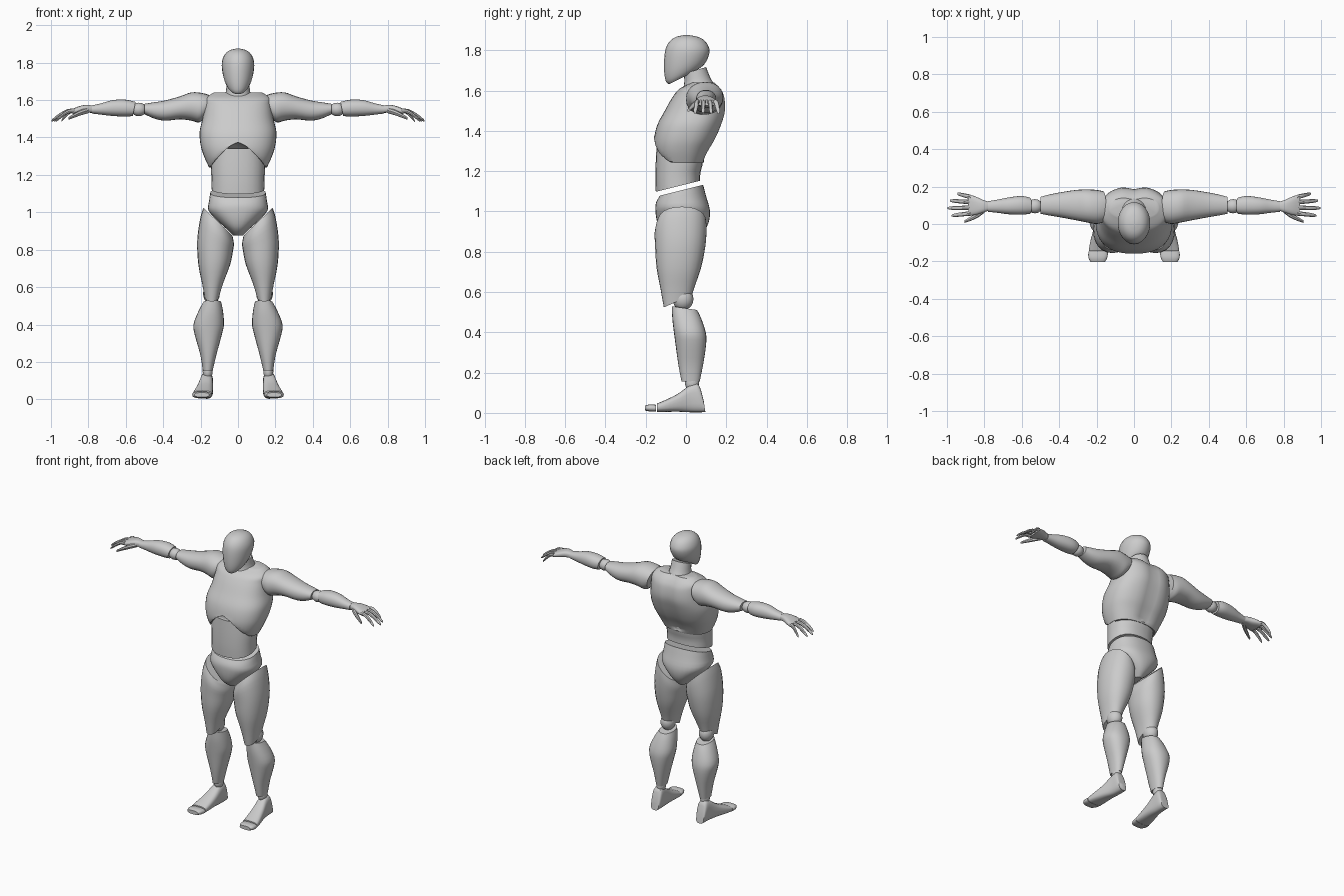
import bpy, bmesh, math

grey = bpy.data.materials.new("light_grey")
grey.diffuse_color = (0.6, 0.6, 0.6, 1)
AXES = {'x': lambda a, b, t: (t, a, b),
        'y': lambda a, b, t: (a, t, b),
        'z': lambda a, b, t: (a, b, t)}


def finish(name, bm, mirror):
    bmesh.ops.recalc_face_normals(bm, faces=bm.faces)
    me = bpy.data.meshes.new(name)
    bm.to_mesh(me)
    bm.free()
    me.materials.append(grey)
    ob = bpy.data.objects.new(name, me)
    bpy.context.collection.objects.link(ob)
    bpy.ops.object.select_all(action='DESELECT')
    ob.select_set(True)
    bpy.context.view_layer.objects.active = ob
    bpy.ops.object.shade_smooth_by_angle(angle=math.radians(40))
    if mirror:
        ob.modifiers.new("mirror", 'MIRROR').use_mirror_merge = False
    return ob


def smooth_rings(rings, steps):
    """Catmull-Rom interpolation between the key cross-sections."""
    out, last = [], len(rings) - 1
    for i in range(last):
        p0, p1, p2, p3 = (rings[min(max(k, 0), last)] for k in range(i - 1, i + 3))
        for s in range(steps):
            u = s / steps
            out.append([0.5 * (2*b + (c - a)*u + (2*a - 5*b + 4*c - d)*u*u
                               + (3*b - a - 3*c + d)*u**3)
                        for a, b, c, d in zip(p0, p1, p2, p3)])
    return out + [rings[-1]]


def loft(name, axis, rings, mirror=False, n=24, power=2.0, steps=3, rule=None):
    """Ring: position, a min, a max, b min, b max, tilt along a, tilt along b."""
    rings = [tuple(r) + (0,) * (7 - len(r)) for r in rings]
    bm = bmesh.new()
    loops = []
    for t, a0, a1, b0, b1, ta, tb in smooth_rings(rings, steps):
        loop = []
        for k in range(n):
            c, s = math.cos(2*math.pi*k/n), math.sin(2*math.pi*k/n)
            da = math.copysign(abs(c)**(2/power), c) * (a1 - a0) / 2
            db = math.copysign(abs(s)**(2/power), s) * (b1 - b0) / 2
            p = AXES[axis]((a0 + a1)/2 + da, (b0 + b1)/2 + db, t + ta*da + tb*db)
            loop.append(bm.verts.new(rule(*p) if rule else p))
        loops.append(loop)
    for lo, hi in zip(loops, loops[1:]):
        for k in range(n):
            bm.faces.new((lo[k], lo[(k+1) % n], hi[(k+1) % n], hi[k]))
    bm.faces.new(loops[0])
    bm.faces.new(loops[-1])
    return finish(name, bm, mirror)


def ball(name, centre, radii):
    bm = bmesh.new()
    bmesh.ops.create_uvsphere(bm, u_segments=16, v_segments=10, radius=1)
    bmesh.ops.scale(bm, vec=radii, verts=bm.verts)
    bmesh.ops.translate(bm, vec=centre, verts=bm.verts)
    return finish(name, bm, True)


# Head and neck
loft("head", 'z', [
    (1.665, -.045, .045, -.085, .05, 0, .5),
    (1.685, -.062, .062, -.1, .085, 0, .42),
    (1.72, -.077, .077, -.108, .103, 0, .28),
    (1.77, -.086, .086, -.108, .115, 0, .1),
    (1.81, -.085, .085, -.1, .115),
    (1.845, -.07, .07, -.08, .095),
    (1.866, -.045, .045, -.05, .06),
    (1.875, -.012, .012, -.01, .015)])
loft("neck", 'z', [
    (1.54, -.085, .085, -.05, .15, 0, .3),
    (1.60, -.078, .078, -.035, .14, 0, .3),
    (1.645, -.065, .065, -.01, .12, 0, .3),
    (1.70, -.06, .06, -.01, .10, 0, .3)])


# Chest shell with an arched lower front edge and a spine groove
def chest_rule(x, y, z):
    if y < .01:
        z = max(z, 1.24 + .135 * max(0, 1 - (abs(x) / .15)**1.5))
    if y > .09:
        y -= .015 * math.exp(-(x / .04)**2)
    return x, y, z


loft("chest", 'z', [
    (1.24, -.155, .155, -.135, .085),
    (1.30, -.182, .182, -.155, .115),
    (1.36, -.2, .2, -.158, .15),
    (1.43, -.205, .205, -.142, .18),
    (1.50, -.19, .19, -.105, .2),
    (1.57, -.18, .18, -.065, .195),
    (1.61, -.175, .175, -.03, .175),
    (1.64, -.13, .13, .03, .145)],
    n=40, power=2.4, steps=5, rule=chest_rule)

# Abdomen and pelvis
loft("abdomen", 'z', [
    (1.125, -.142, .142, -.15, .07, 0, .25),
    (1.18, -.142, .142, -.152, .072, 0, .12),
    (1.25, -.145, .145, -.15, .085),
    (1.34, -.14, .14, -.145, .085)], power=2.3)
loft("pelvis", 'z', [
    (1.105, -.148, .148, -.13, .085, 0, .25),
    (1.06, -.155, .155, -.148, .1, 0, .12),
    (1.01, -.158, .158, -.152, .118),
    (.955, -.11, .11, -.145, .115),
    (.91, -.06, .06, -.125, .095),
    (.875, -.025, .025, -.08, .06)], power=2.3, n=32)

# Legs
loft("thigh", 'z', [
    (.95, .03, .185, -.14, .1, .95, 0),
    (.90, .022, .202, -.155, .102, .75, 0),
    (.82, .027, .218, -.153, .095, .3, 0),
    (.72, .042, .212, -.146, .075, 0, 0),
    (.62, .08, .192, -.125, .045, 0, .15),
    (.555, .1, .18, -.11, .03, 0, .45)], True, power=2.2)
ball("knee", (.142, -.015, .565), (.045, .052, .055))
loft("shin", 'z', [
    (.52, .09, .185, -.07, .055, 0, -.15),
    (.47, .08, .212, -.068, .075),
    (.40, .075, .238, -.06, .098),
    (.34, .088, .23, -.052, .1),
    (.24, .115, .202, -.038, .085),
    (.155, .135, .188, -.022, .068)], True, power=2.2)
ball("ankle", (.162, .03, .15), (.027, .035, .045))
loft("foot", 'y', [
    (.092, .14, .195, .005, .06, 0, -.15),
    (.07, .133, .2, .003, .14, 0, -.1),
    (.02, .133, .205, .003, .137),
    (-.04, .133, .22, .006, .095),
    (-.10, .135, .235, .005, .065),
    (-.145, .138, .242, .005, .046)], True, power=2.8)
loft("toes", 'y', [
    (-.148, .138, .244, .006, .04),
    (-.18, .143, .244, .007, .042),
    (-.203, .155, .232, .012, .036)], True, power=2.8)

# Arms
loft("upper_arm", 'x', [
    (.165, .01, .175, 1.5, 1.625, 0, -.25),
    (.20, .0, .182, 1.48, 1.638, 0, -.1),
    (.25, .008, .185, 1.49, 1.641),
    (.31, .02, .182, 1.497, 1.62),
    (.39, .035, .17, 1.49, 1.598),
    (.45, .045, .158, 1.502, 1.588),
    (.50, .055, .145, 1.525, 1.58)], True, power=2.2)
ball("elbow", (.53, .095, 1.55), (.042, .038, .036))
loft("forearm", 'x', [
    (.555, .055, .14, 1.515, 1.59, 0, -.2),
    (.60, .05, .15, 1.512, 1.602),
    (.67, .052, .142, 1.515, 1.6),
    (.73, .06, .13, 1.522, 1.583),
    (.78, .065, .122, 1.528, 1.572)], True, power=2.2)
loft("palm", 'x', [
    (.775, .072, .118, 1.532, 1.57),
    (.81, .06, .13, 1.532, 1.575),
    (.85, .048, .148, 1.527, 1.567),
    (.885, .045, .158, 1.525, 1.553)], True, power=2.6)

# Fingers: knuckle y, tip y, tip x
for label, y0, y1, tip in (("index", .057, .045, .975), ("middle", .087, .085, .998),
                           ("ring", .117, .125, .985), ("little", .145, .162, .945)):
    rings = []
    for u, z, r in ((0, 1.543, .013), (.3, 1.54, .0115), (.65, 1.518, .0105),
                    (.9, 1.497, .008), (1, 1.488, .004)):
        y = y0 + (y1 - y0) * u
        rings.append((.875 + (tip - .875) * u, y - r, y + r, z - r, z + r))
    loft(label + "_finger", 'x', rings, True, n=8, steps=2)
loft("thumb", 'x', [
    (.80, .06, .095, 1.53, 1.56),
    (.835, .034, .065, 1.52, 1.55),
    (.87, .018, .042, 1.508, 1.532),
    (.905, .006, .02, 1.495, 1.51)], True, n=8, steps=2)
